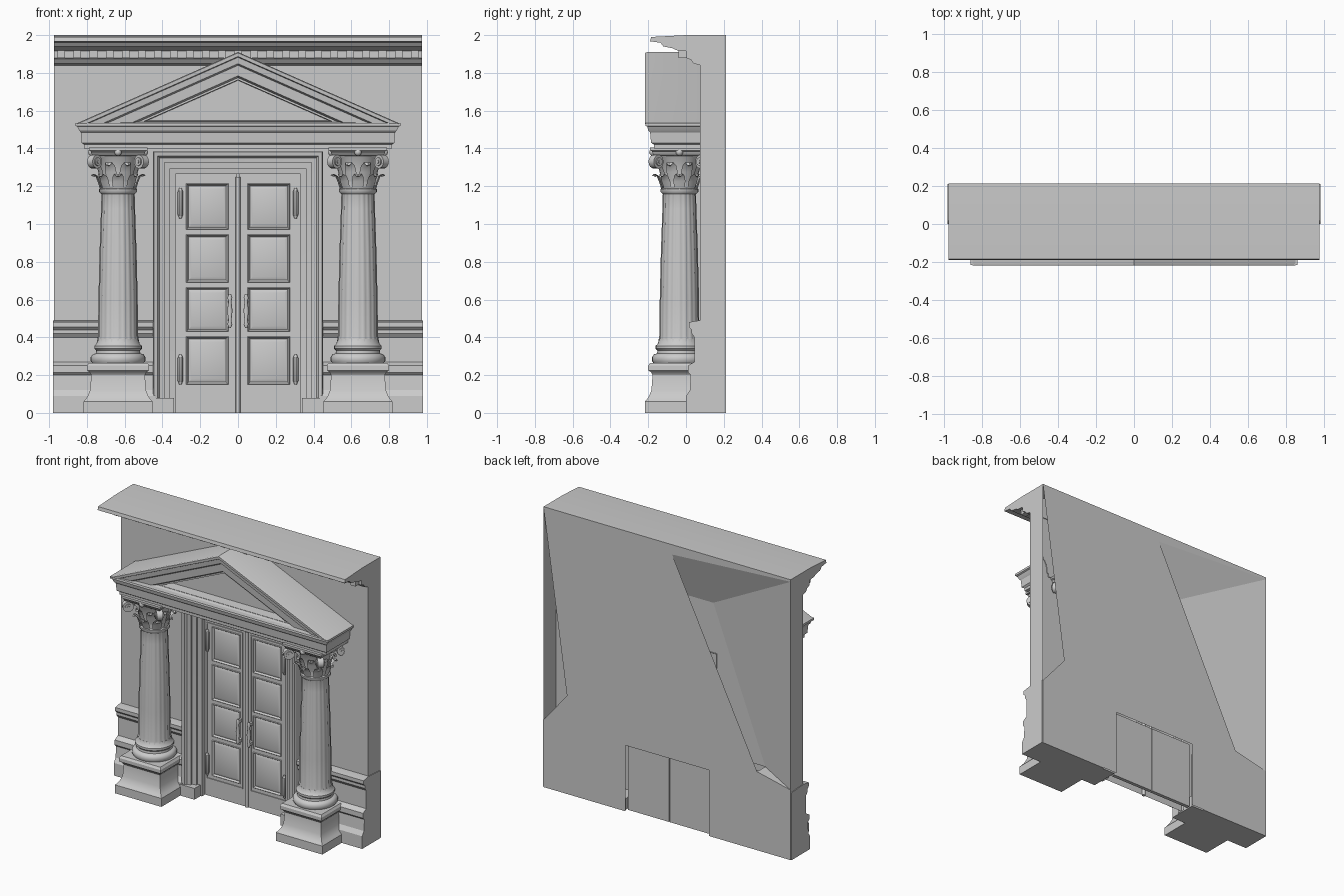
import bpy, bmesh, math
from mathutils import Vector, Matrix

if "Cube" in bpy.data.objects:
    bpy.data.objects.remove(bpy.data.objects["Cube"])

stone = bpy.data.materials.new("grey stone")
stone.diffuse_color = (0.6, 0.6, 0.6, 1)
stone.use_nodes = True
stone.node_tree.nodes["Principled BSDF"].inputs["Base Color"].default_value = stone.diffuse_color


def finish(bm, name, angle=30, recalc=True):
    if recalc:
        bmesh.ops.recalc_face_normals(bm, faces=bm.faces)
    me = bpy.data.meshes.new(name)
    bm.to_mesh(me)
    bm.free()
    ob = bpy.data.objects.new(name, me)
    bpy.context.collection.objects.link(ob)
    me.materials.append(stone)
    bpy.context.view_layer.objects.active = ob
    ob.select_set(True)
    bpy.ops.object.shade_smooth_by_angle(angle=math.radians(angle))
    ob.select_set(False)
    return ob


def loft(bm, rings, closed=True, cap_start=False, cap_end=False):
    vs = [[bm.verts.new(p) for p in r] for r in rings]
    n = len(vs[0])
    for a, b in zip(vs, vs[1:]):
        for i in range(n if closed else n - 1):
            j = (i + 1) % n
            bm.faces.new((a[i], a[j], b[j], b[i]))
    if cap_start:
        bm.faces.new(vs[0])
    if cap_end:
        bm.faces.new(vs[-1])


def box(bm, x0, x1, y0, y1, z0, z1):
    loft(bm, [[(x0, y0, z), (x1, y0, z), (x1, y1, z), (x0, y1, z)] for z in (z0, z1)],
         True, True, True)


def moulding(bm, x0, x1, profile):
    loft(bm, [[(x, y, z) for y, z in profile] for x in (x0, x1)], True, True, True)


def square(bm, cx, cy, profile):
    loft(bm, [[(cx + sx * w, cy + sy * w, z) for sx, sy in ((-1, -1), (1, -1), (1, 1), (-1, 1))]
              for w, z in profile], True, True, True)


def lathe(bm, cx, cy, profile, n=32, flutes=0, depth=0):
    rings = []
    for r, z in profile:
        ring = []
        for i in range(n):
            a = 2 * math.pi * i / n
            rr = r - depth * abs(math.sin(a * flutes / 2)) if flutes else r
            ring.append((cx + rr * math.cos(a), cy + rr * math.sin(a), z))
        rings.append(ring)
    loft(bm, rings, True, True, True)


# Wall shell: front with a door opening, back with lower opening and corner recess
bm = bmesh.new()
W, F, B, T = 0.975, 0.075, 0.213, 1.996
front = [(-W, 0), (-.33, 0), (-.33, 1.265), (.33, 1.265), (.33, 0), (W, 0), (W, T), (-W, T)]
back = [(-W, 0), (-.33, 0), (-.33, .47), (.33, .47), (.33, 0), (W, 0), (W, .48),
        (.79, .7), (W, T), (-W, T), (-W, 1.985), (-.04, 1.93), (-.71, .56), (-W, .5)]
for pts, y in ((front, F), (back, B)):
    bm.faces.new([bm.verts.new((x, y, z)) for x, z in pts])
deep = 0.12
a, b, c = (-.3, deep, 1.62), (-.71, deep, .56), (-W, B, .5)
for f in ([(-W, F, 0), (-W, F, T), (-W, B, T), (-W, B, 0)],
          [(W, F, 0), (W, F, T), (W, B, T), (W, B, 0)],
          [a, b, (.2, deep, .56), (.2, deep, 1.62)],
          [(-W, B, 1.985), (-.04, B, 1.93), (.2, deep, 1.62), a],
          [(-W, B, 1.985), a, b, c],
          [c, b, (-.71, B, .56)]):
    bm.faces.new([bm.verts.new(p) for p in f])
finish(bm, "wall", recalc=False)

# Main cornice with dentils
bm = bmesh.new()
moulding(bm, -W, W, [(.213, 2), (0, 2), (-.185, 1.99), (-.19, 1.967), (-.135, 1.96), (-.12, 1.94),
                     (-.07, 1.93), (-.05, 1.92), (0, 1.915), (0, 1.88), (.025, 1.87),
                     (.04, 1.85), (.075, 1.84), (.08, 1.84), (.08, 1.99), (.213, 1.995)])
finish(bm, "cornice")
bm = bmesh.new()
for i in range(23):
    x = -.935 + i * .085
    box(bm, x - .02, x + .02, -.04, .01, 1.88, 1.918)
finish(bm, "dentils")

# Wall base and dado rail either side
base = [(.21, 0), (0, 0), (0, .09), (.02, .12), (.025, .2), (.01, .215), (.01, .25), (.045, .27),
        (.045, .40), (.03, .42), (.03, .44), (.015, .455), (.015, .48), (.075, .49), (.21, .48)]
for s, label in ((-1, "left"), (1, "right")):
    bm = bmesh.new()
    moulding(bm, s * .44, s * .98, base)
    finish(bm, label + "_wall_base")

# Door surround of stepped mouldings with plinth blocks
bm = bmesh.new()
prof = [(0, .13), (0, .065), (.03, .06), (.03, .045), (.06, .04), (.06, .025), (.085, .02),
        (.095, .005), (.115, .0), (.12, .01), (.12, .08)]
loft(bm, [[(-.33 - d, y, 0), (-.33 - d, y, 1.265 + d), (.33 + d, y, 1.265 + d), (.33 + d, y, 0)]
          for d, y in prof], closed=False)
finish(bm, "door_surround", 25)
bm = bmesh.new()
for s in (-1, 1):
    box(bm, *sorted((s * .34, s * .455)), -.005, .2, 0, .08)
finish(bm, "surround_blocks")

# Strip covering the meeting edge of the doors
bm = bmesh.new()
lathe(bm, 0, .1, [(.012, 0), (.012, 1.25)], 12)
finish(bm, "meeting_strip", 40)

# Door leaves with four inset panels
zs = [0, .13, .15, .405, .43, .665, .69, .945, .97, 1.215, 1.27]
for s, label in ((-1, "left"), (1, "right")):
    bm = bmesh.new()
    xs = [.004, .05, .275, .335]
    grid = [[bm.verts.new((s * x, .1, z)) for x in xs] for z in zs]
    panels = []
    for j in range(len(zs) - 1):
        for i in range(3):
            q = [grid[j][i], grid[j][i + 1], grid[j + 1][i + 1], grid[j + 1][i]]
            f = bm.faces.new(q if s > 0 else q[::-1])
            if i == 1 and j in (2, 4, 6, 8):
                panels.append(f)
    bm.normal_update()
    for t, d in ((.006, .005), (.012, -.012), (.024, .007)):
        bmesh.ops.inset_individual(bm, faces=panels, thickness=t, depth=d)
    # thin raised border round the leaf
    for x0, x1, z0, z1 in ((.03, .037, .12, 1.235), (.31, .317, .12, 1.235),
                           (.03, .317, .12, .127), (.03, .317, 1.228, 1.235)):
        box(bm, *sorted((s * x0, s * x1)), .094, .102, z0, z1)
    # rear slab
    box(bm, *sorted((s * .003, s * .33)), .16, .185, 0, .48)
    finish(bm, label + "_door", recalc=False)

    # handle and hinges
    bm = bmesh.new()
    lathe(bm, s * .043, .06, [(.006, .45), (.013, .47), (.008, .49), (.014, .54), (.008, .59),
                              (.013, .61), (.006, .63)], 12)
    for z in (.47, .61):
        box(bm, s * .043 - .008, s * .043 + .008, .06, .1, z - .01, z + .01)
    finish(bm, label + "_door_handle", 50)
    bm = bmesh.new()
    for z in (.15, 1.03):
        lathe(bm, s * .305, .088, [(.006, z), (.014, z + .02), (.014, z + .14), (.006, z + .16)], 10)
    finish(bm, label + "_hinges")

# Entablature across the columns
bm = bmesh.new()
loft(bm, [[(-w, .08, z), (-w, y, z), (w, y, z), (w, .08, z)] for w, y, z in
          ((.815, -.17, 1.40), (.815, -.17, 1.42), (.828, -.185, 1.43), (.832, -.19, 1.485),
           (.84, -.2, 1.495), (.85, -.205, 1.515), (.86, -.215, 1.52), (.86, -.215, 1.535))],
     True, True, True)
finish(bm, "entablature")

# Pediment: nested triangles stepping in to the recessed tympanum
bm = bmesh.new()
steps = [(.86, 1.53, .08), (.86, 1.53, -.205), (.85, 1.53, -.217), (.80, 1.533, -.215),
         (.79, 1.533, -.20), (.71, 1.535, -.195), (.69, 1.535, -.18), (.56, 1.537, -.175),
         (.53, 1.54, -.155), (.50, 1.542, -.155), (.48, 1.548, -.09)]
loft(bm, [[(-w, y, z), (w, y, z), (0, y, z + .442 * w)] for w, z, y in steps], True, True, True)
finish(bm, "pediment")

# Columns
CY = -.035
for s, label in ((-1, "left"), (1, "right")):
    cx = s * .635
    bm = bmesh.new()
    square(bm, cx, CY, [(.183, 0), (.183, .06), (.17, .075), (.16, .09), (.148, .12), (.142, .2),
                        (.15, .215), (.165, .225), (.165, .25), (.155, .265)])
    finish(bm, label + "_pedestal")

    bm = bmesh.new()
    lathe(bm, cx, CY, [(.135, .26), (.145, .275), (.145, .295), (.135, .31), (.118, .315),
                       (.116, .33), (.126, .34), (.126, .355), (.115, .365), (.108, .39)])
    finish(bm, label + "_column_base", 40)

    bm = bmesh.new()
    lathe(bm, cx, CY, [(.112, .375), (.106, .41), (.104, .6), (.098, .85), (.09, 1.08),
                       (.088, 1.16), (.093, 1.175)], 80, 20, .004)
    finish(bm, label + "_column_shaft", 60)

    # capital: bell, two rows of curled leaves, corner scrolls and top slab
    bm = bmesh.new()
    lathe(bm, cx, CY, [(.09, 1.16), (.1, 1.17), (.1, 1.185), (.088, 1.19), (.09, 1.26),
                       (.1, 1.32), (.125, 1.37)])
    square(bm, cx, CY, [(.125, 1.36), (.14, 1.37), (.145, 1.385), (.155, 1.39), (.155, 1.405)])
    for row, (z0, h) in enumerate(((1.185, .08), (1.225, .1))):
        for k in range(8):
            rot = Matrix.Rotation((k + .5 * row) * math.pi / 4, 3, 'Z')
            rings = []
            for r, t, w in ((.088, 0, .026), (.1, .5, .032), (.112, .85, .028),
                            (.13, 1, .02), (.137, .86, .01)):
                ring = [(r, -w, t), (r + .008, 0, t), (r, w, t), (r - .012, 0, t - .05)]
                rings.append([rot @ Vector((x, y, z0 + h * q)) + Vector((cx, CY, 0))
                              for x, y, q in ring])
            loft(bm, rings, True, True, True)
    for k in range(4):
        ang = math.pi / 4 + k * math.pi / 2
        m = (Matrix.Translation((cx + .175 * math.cos(ang), CY + .175 * math.sin(ang), 1.33))
             @ Matrix.Rotation(ang, 4, 'Z') @ Matrix.Rotation(math.pi / 2, 4, 'X'))
        for r, d in ((.036, .04), (.022, .054), (.01, .064)):
            bmesh.ops.create_cone(bm, cap_ends=True, segments=16, radius1=r, radius2=r,
                                  depth=d, matrix=m)
        a2 = k * math.pi / 2
        bmesh.ops.create_uvsphere(bm, u_segments=10, v_segments=6, radius=.02, matrix=Matrix.Translation(
            (cx + .14 * math.cos(a2), CY + .14 * math.sin(a2), 1.38)))
    finish(bm, label + "_capital", 45)
